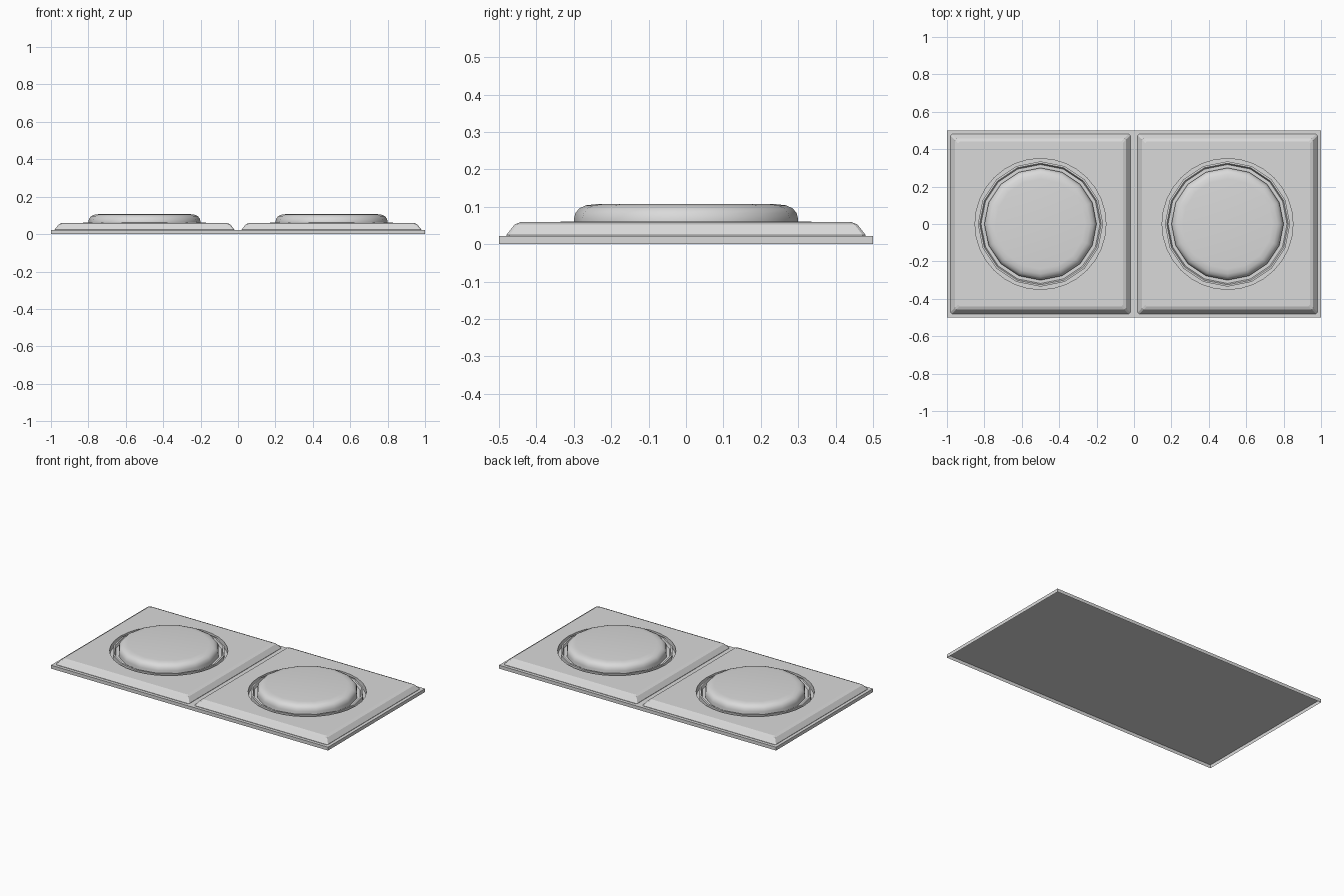
import bpy, bmesh
from math import cos, sin, tau, radians

if "Cube" in bpy.data.objects:
    bpy.data.objects.remove(bpy.data.objects["Cube"])

GREY = (0.7, 0.7, 0.7, 1)
light_grey = bpy.data.materials.new("light_grey")
light_grey.use_nodes = True
light_grey.diffuse_color = GREY
light_grey.node_tree.nodes["Principled BSDF"].inputs["Base Color"].default_value = GREY


def finish(name, bm, x=0, smooth=None):
    bmesh.ops.recalc_face_normals(bm, faces=bm.faces)
    mesh = bpy.data.meshes.new(name)
    bm.to_mesh(mesh)
    bm.free()
    mesh.materials.append(light_grey)
    ob = bpy.data.objects.new(name, mesh)
    bpy.context.collection.objects.link(ob)
    ob.location.x = x
    if smooth:
        bpy.ops.object.select_all(action="DESELECT")
        ob.select_set(True)
        bpy.context.view_layer.objects.active = ob
        bpy.ops.object.shade_smooth_by_angle(angle=radians(smooth))
    return ob


def loft(bm, loops, bottom=True):
    """Skin consecutive loops of points and cap the ends."""
    rings = [[bm.verts.new(p) for p in loop] for loop in loops]
    n = len(rings[0])
    if bottom:
        bm.faces.new(rings[0])
    bm.faces.new(rings[-1])
    for a, b in zip(rings, rings[1:]):
        for i in range(n):
            j = (i + 1) % n
            bm.faces.new((a[i], a[j], b[j], b[i]))


def rectangle(hx, hy, z, c=0.0):
    """Rectangle loop, with corners cut by c if given."""
    if not c:
        return [(-hx, -hy, z), (hx, -hy, z), (hx, hy, z), (-hx, hy, z)]
    return [(c - hx, -hy, z), (hx - c, -hy, z), (hx, c - hy, z), (hx, hy - c, z),
            (hx - c, hy, z), (c - hx, hy, z), (-hx, hy - c, z), (-hx, c - hy, z)]


def circle(r, z, sides):
    return [(r * cos(tau * i / sides), r * sin(tau * i / sides), z) for i in range(sides)]


def turned(name, profile, sides, x, smooth=None):
    bm = bmesh.new()
    loft(bm, [circle(r, z, sides) for r, z in profile])
    return finish(name, bm, x, smooth)


# Thin base tray, open underneath
bm = bmesh.new()
loft(bm, [rectangle(1, 0.5, 0), rectangle(1, 0.5, 0.022)], bottom=False)
finish("base_tray", bm)

for side, x in (("right", -0.5), ("left", 0.5)):
    # Raised panel with sloped, softened edges
    bm = bmesh.new()
    loft(bm, [rectangle(0.48 - d, 0.48 - d, z, 0.008) for d, z in
              ((0, 0.0225), (0, 0.025), (0.022, 0.053), (0.04, 0.06))])
    panel = finish(side + "_panel", bm, x)

    # Round opening through the panel
    cutter = turned(side + "_opening_cutter", ((0.35, -0.1), (0.35, 0.2)), 32, x)
    cutter.hide_render = True
    cutter.hide_set(True)
    mod = panel.modifiers.new("round_hole", "BOOLEAN")
    mod.operation = "DIFFERENCE"
    mod.solver = "EXACT"
    mod.object = cutter

    # Faceted collar around the button
    turned(side + "_collar",
           ((0.335, 0.0222), (0.335, 0.06), (0.325, 0.061), (0.318, 0.045)), 16, x)

    # Rounded button
    turned(side + "_button",
           ((0.3, 0.024), (0.3, 0.066), (0.296, 0.083), (0.285, 0.096), (0.267, 0.104),
            (0.24, 0.107)), 16, x, smooth=40)
